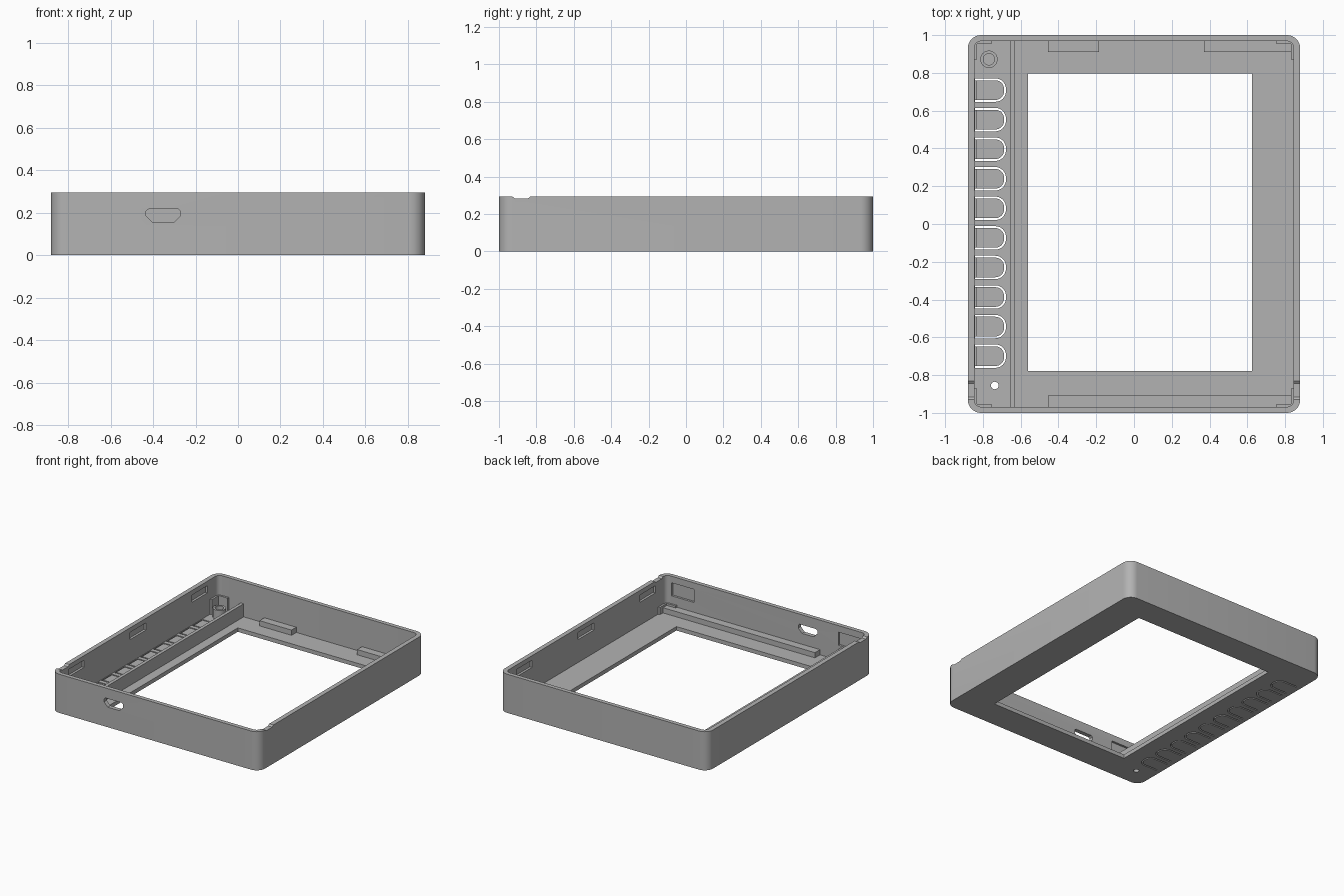
import bpy, bmesh
from math import sin, cos, pi

cube = bpy.data.objects.get("Cube")
if cube:
    bpy.data.objects.remove(cube, do_unlink=True)

grey = bpy.data.materials.new("matte grey")
grey.use_nodes = True
COLOUR = (0.45, 0.45, 0.45, 1)
grey.diffuse_color = COLOUR
grey.node_tree.nodes["Principled BSDF"].inputs["Base Color"].default_value = COLOUR

HX, HY, TOP, FLOOR = 0.88, 1.0, 0.295, 0.03
IX, IY = 0.845, 0.968


def prism(name, pts, lo, hi, axis="z"):
    """Extrude a closed outline along an axis."""
    place = {"z": lambda a, b, c: (a, b, c),
             "y": lambda a, b, c: (a, c, b),
             "x": lambda a, b, c: (c, a, b)}[axis]
    bm = bmesh.new()
    low = [bm.verts.new(place(a, b, lo)) for a, b in pts]
    high = [bm.verts.new(place(a, b, hi)) for a, b in pts]
    bm.faces.new(low[::-1])
    bm.faces.new(high)
    n = len(pts)
    for i in range(n):
        j = (i + 1) % n
        bm.faces.new((low[i], low[j], high[j], high[i]))
    bmesh.ops.recalc_face_normals(bm, faces=bm.faces)
    mesh = bpy.data.meshes.new(name)
    bm.to_mesh(mesh)
    bm.free()
    mesh.materials.append(grey)
    ob = bpy.data.objects.new(name, mesh)
    bpy.context.collection.objects.link(ob)
    return ob


def box(name, x0, x1, y0, y1, z0, z1):
    return prism(name, [(x0, y0), (x1, y0), (x1, y1), (x0, y1)], z0, z1)


def arc(cx, cy, r, a0, a1, n=8):
    return [(cx + r * cos(a0 + (a1 - a0) * i / n),
             cy + r * sin(a0 + (a1 - a0) * i / n)) for i in range(n + 1)]


def rounded(hx, hy, r):
    pts = []
    for k, (sx, sy) in enumerate([(1, 1), (-1, 1), (-1, -1), (1, -1)]):
        pts += arc(sx * (hx - r), sy * (hy - r), r, k * pi / 2, (k + 1) * pi / 2)
    return pts


def circle(cx, cy, r):
    return arc(cx, cy, r, 0, 2 * pi, 32)[:-1]


def cut(target, cutter):
    cutter.hide_render = True
    mod = target.modifiers.new("cut", "BOOLEAN")
    mod.operation, mod.solver, mod.object = "DIFFERENCE", "EXACT", cutter
    bpy.context.view_layer.objects.active = target
    bpy.ops.object.modifier_apply(modifier=mod.name)
    bpy.data.objects.remove(cutter, do_unlink=True)


def smooth(ob):
    bpy.ops.object.select_all(action="DESELECT")
    ob.select_set(True)
    bpy.context.view_layer.objects.active = ob
    bpy.ops.object.shade_smooth_by_angle(angle=pi / 6)


# Tray with rounded corners and a screen window
case = prism("case_shell", rounded(HX, HY, 0.07), 0, TOP)
cut(case, prism("cavity", rounded(IX, IY, 0.035), FLOOR, 0.5))
cut(case, box("window", -0.56, 0.625, -0.777, 0.797, -0.1, 0.1))

# Flexible button tabs: U-shaped slits with a hinge groove
def tab_outline(y, half, tip, r):
    return ([(-0.843, y - half)] + arc(tip - r, y - half + r, r, -pi / 2, 0)
            + arc(tip - r, y + half - r, r, 0, pi / 2) + [(-0.843, y + half)])


for i in range(10):
    y = 0.709 - i * 0.1565
    slit = tab_outline(y, 0.062, -0.678, 0.056) + tab_outline(y, 0.052, -0.688, 0.046)[::-1]
    cut(case, prism("slit", slit, -0.1, 0.1))
    cut(case, box("hinge", -0.842, -0.833, y - 0.057, y + 0.057, 0.012, 0.1))

# Indicator hole and connector port
cut(case, prism("indicator_hole", circle(-0.737, -0.855, 0.02), -0.1, 0.1))
port = [(-0.42, 0.218), (-0.432, 0.208), (-0.432, 0.185), (-0.4, 0.153),
        (-0.303, 0.153), (-0.271, 0.185), (-0.271, 0.208), (-0.283, 0.218)]
cut(case, prism("port", port, -1.1, -0.9, "y"))

# Snap recesses, rim notches and front wall pockets on both sides
notch = [(-0.93, 0.32), (-0.93, TOP), (-0.915, 0.284), (-0.845, 0.284),
         (-0.83, TOP), (-0.83, 0.32)]
for s in (-1, 1):
    for y in (-0.745, 0, 0.745):
        a, b = sorted((s * 0.8, s * (IX + 0.018)))
        cut(case, box("snap", a, b, y - 0.095, y + 0.095, 0.205, 0.26))
    a, b = sorted((s * 0.8, s * 0.95))
    cut(case, prism("notch", notch, a, b, "x"))
    a, b = sorted((s * 0.61, s * 0.80))
    cut(case, box("pocket", a, b, -IY - 0.016, -0.93, 0.145, 0.245))
smooth(case)

# Divider beside the buttons and low ledges along the walls
box("divider", -0.655, -0.63, -IY, IY, FLOOR - 0.005, 0.13)
box("front_ledge", -0.455, IX, -IY, -0.907, FLOOR - 0.005, 0.07)
box("back_ledge_short", -0.455, -0.185, 0.91, IY, FLOOR - 0.005, 0.07)
box("back_ledge_long", 0.37, IX, 0.91, IY, FLOOR - 0.005, 0.07)

# L-shaped corner brackets
for sx, side, height in ((-1, "right", 0.145), (1, "left", 0.085)):
    for sy, end in ((-1, "front"), (1, "back")):
        ell = [(IX, IY), (0.755, IY), (0.755, 0.953), (0.83, 0.953),
               (0.83, 0.87), (IX, 0.87)]
        prism(f"{end}_{side}_bracket", [(sx * x, sy * y) for x, y in ell],
              FLOOR - 0.005, height)

# Hollow screw post
post = prism("screw_post", circle(-0.768, 0.872, 0.046), FLOOR - 0.005, 0.1)
cut(post, prism("bore", circle(-0.768, 0.872, 0.03), 0.04, 0.2))
smooth(post)
